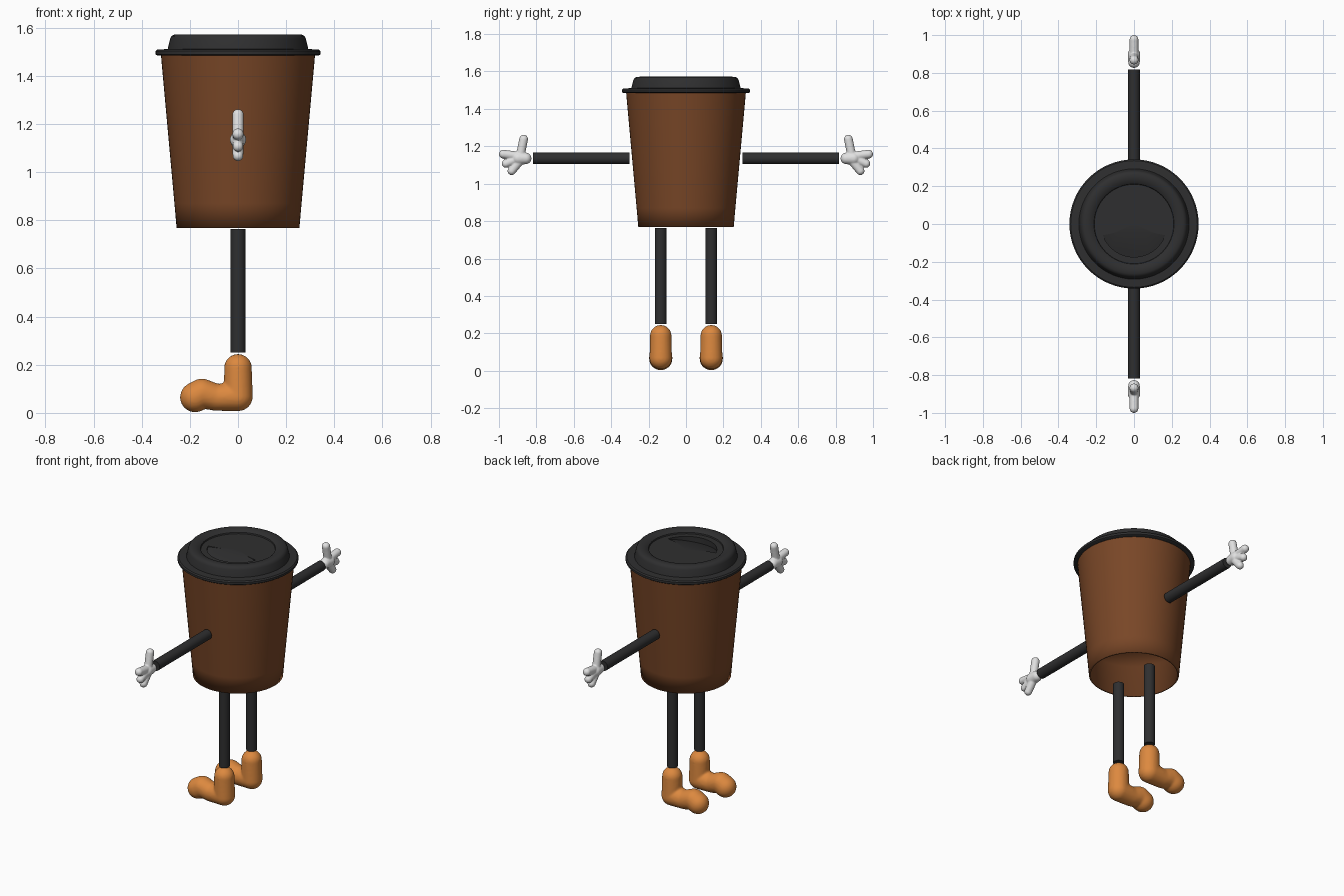
import bpy, bmesh, math
from mathutils import Vector

if "Cube" in bpy.data.objects:
    bpy.data.objects.remove(bpy.data.objects["Cube"])


def material(name, rgb):
    m = bpy.data.materials.new(name)
    m.diffuse_color = (*rgb, 1)
    m.use_nodes = True
    m.node_tree.nodes["Principled BSDF"].inputs["Base Color"].default_value = m.diffuse_color
    return m


BROWN = material("cup brown", (0.19, 0.062, 0.02))
BLACK = material("soft black", (0.028, 0.028, 0.029))
ORANGE = material("shoe orange", (0.72, 0.25, 0.05))
WHITE = material("glove white", (0.75, 0.75, 0.75))


def finish(name, bm, mat):
    bmesh.ops.recalc_face_normals(bm, faces=bm.faces)
    me = bpy.data.meshes.new(name)
    bm.to_mesh(me)
    bm.free()
    me.materials.append(mat)
    ob = bpy.data.objects.new(name, me)
    bpy.context.collection.objects.link(ob)
    return ob


def smooth(ob, angle):
    bpy.ops.object.select_all(action='DESELECT')
    ob.select_set(True)
    bpy.context.view_layer.objects.active = ob
    bpy.ops.object.shade_smooth_by_angle(angle=math.radians(angle))


def lathe(name, profile, mat, sides=64):
    """Spin an (r, z) profile that starts and ends on the axis."""
    bm = bmesh.new()
    vs = [bm.verts.new((r, 0, z)) for r, z in profile]
    es = [bm.edges.new(p) for p in zip(vs, vs[1:])]
    bmesh.ops.spin(bm, geom=vs + es, cent=(0, 0, 0), axis=(0, 0, 1),
                   angle=math.tau, steps=sides, use_duplicate=False)
    bmesh.ops.remove_doubles(bm, verts=bm.verts, dist=1e-4)
    return finish(name, bm, mat)


def rod(name, a, b, r, mat):
    a, b = Vector(a), Vector(b)
    bm = bmesh.new()
    bmesh.ops.create_cone(bm, cap_ends=True, segments=32, radius1=r, radius2=r,
                          depth=(b - a).length)
    bm.transform((b - a).to_track_quat('Z', 'Y').to_matrix().to_4x4())
    bmesh.ops.translate(bm, verts=bm.verts, vec=(a + b) / 2)
    smooth(finish(name, bm, mat), 40)


def blob(name, chains, mat, voxel, iterations):
    """Fuse chains of (x, y, z, radius) balls into one soft surface."""
    bm = bmesh.new()
    for chain in chains:
        for a, b in zip(chain, chain[1:]):
            for i in range(9):
                p = Vector(a).lerp(Vector(b), i / 8)
                new = bmesh.ops.create_icosphere(bm, subdivisions=3, radius=p[3])
                bmesh.ops.translate(bm, verts=new['verts'], vec=p[:3])
    ob = finish(name, bm, mat)
    re = ob.modifiers.new("fuse", 'REMESH')
    re.mode, re.voxel_size, re.use_smooth_shade = 'VOXEL', voxel, True
    sm = ob.modifiers.new("soften", 'SMOOTH')
    sm.factor, sm.iterations = 0.5, iterations


# Cup with a recessed underside
cup = lathe("cup", [(0, 0.97), (0.262, 0.97), (0.245, 0.768), (0.255, 0.768),
                    (0.264, 0.87), (0.314, 1.42), (0.32, 1.487), (0, 1.487)], BROWN)
smooth(cup, 95)

# Lid: flange, raised ring, sunken top
lid = lathe("lid", [(0, 1.484), (0.335, 1.484), (0.342, 1.489), (0.342, 1.502),
                    (0.335, 1.509), (0.292, 1.511), (0.282, 1.553), (0.276, 1.565),
                    (0.264, 1.571), (0.245, 1.572), (0.225, 1.567), (0.212, 1.558),
                    (0.21, 1.55), (0, 1.55)], BLACK)

# Sloping sip notch cut into the lid
outline = [(0.175 * math.cos(t), 0.175 * math.sin(t))
           for t in (math.radians(200 + 140 * i / 16) for i in range(17))]
outline += [(0.08, -0.042), (0, -0.036), (-0.08, -0.042)]
bm = bmesh.new()
low = [bm.verts.new((x, y, 1.552 + 0.27 * (y + 0.036))) for x, y in outline]
high = [bm.verts.new((x, y, 1.62)) for x, y in outline]
bm.faces.new(low)
bm.faces.new(high)
for i in range(len(low)):
    j = (i + 1) % len(low)
    bm.faces.new((low[i], low[j], high[j], high[i]))
cutter = finish("sip_cutter", bm, BLACK)
cutter.hide_render = True
cut = lid.modifiers.new("sip", 'BOOLEAN')
cut.operation, cut.object, cut.solver = 'DIFFERENCE', cutter, 'EXACT'
bpy.context.view_layer.objects.active = lid
bpy.ops.object.modifier_apply(modifier="sip")
bpy.data.objects.remove(cutter)
smooth(lid, 40)

# Limbs, mirrored across y
for side, s in (("left", 1), ("right", -1)):
    rod(side + "_arm", (0, s * 0.303, 1.135), (0, s * 0.818, 1.135), 0.031, BLACK)
    rod(side + "_leg", (0, s * 0.135, 0.25), (0, s * 0.135, 0.763), 0.031, BLACK)

    # Shoe: ankle, heel, instep, toe
    y = s * 0.135
    blob(side + "_shoe", [[(0, y, 0.187, 0.058), (0.001, y, 0.068, 0.061),
                           (-0.09, y, 0.064, 0.056), (-0.15, y, 0.081, 0.062),
                           (-0.178, y, 0.065, 0.063)]], ORANGE, 0.006, 8)

    # Glove: palm, thumb and three fingers
    palm = (0, s * 0.897, 1.135, 0.034)
    blob(side + "_hand", [
        [(0, s * 0.857, 1.135, 0.031), palm],
        [(0, s * 0.885, 1.155, 0.024), (0, s * 0.868, 1.238, 0.024)],
        [(0, s * 0.9, 1.148, 0.024), (0, s * 0.977, 1.158, 0.0235)],
        [palm[:3] + (0.024,), (0, s * 0.963, 1.107, 0.0225)],
        [(0, s * 0.89, 1.12, 0.024), (0, s * 0.932, 1.068, 0.0225)],
    ], WHITE, 0.004, 5)
